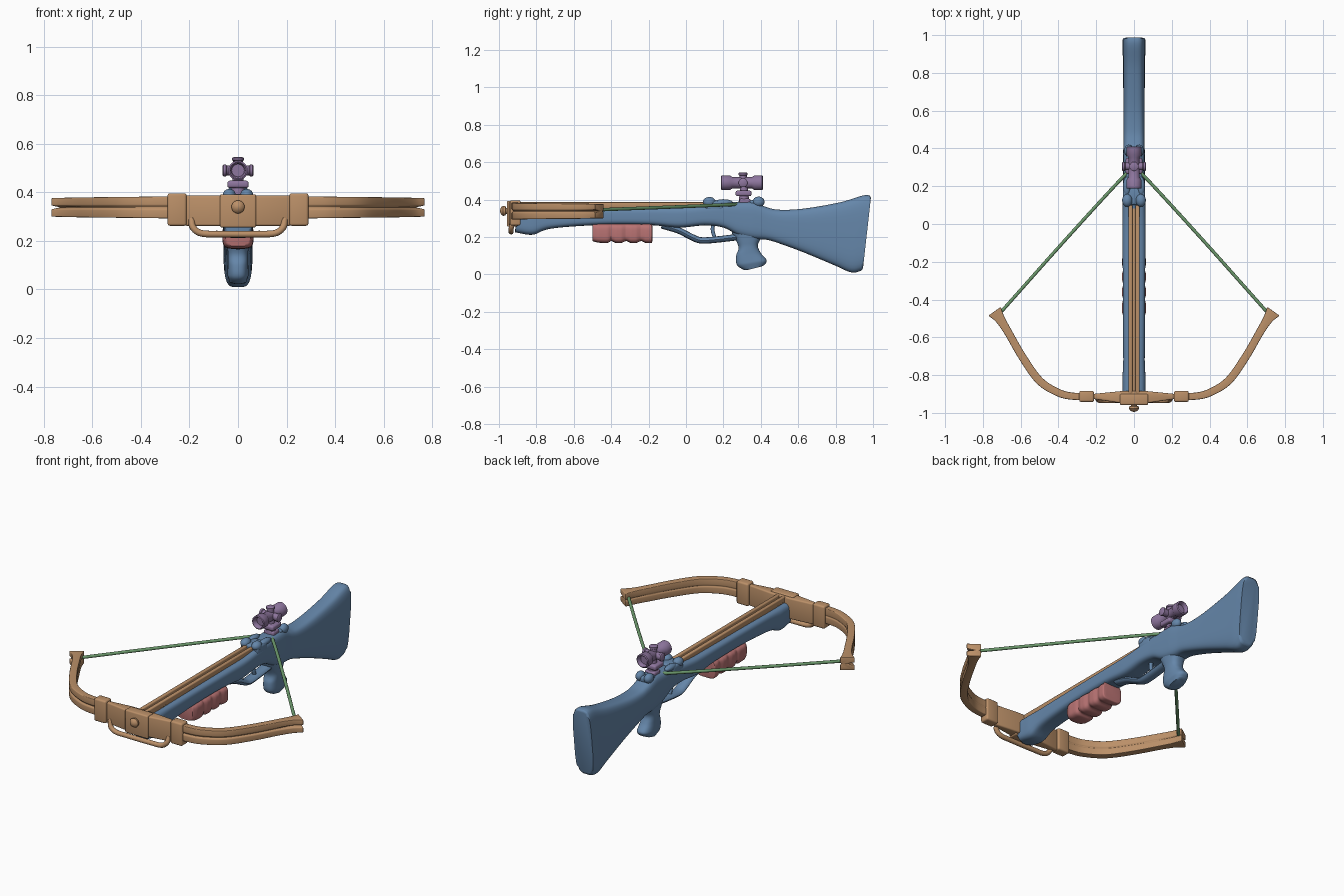
import bpy, bmesh, math
from mathutils import Vector, Matrix

if "Cube" in bpy.data.objects:
    bpy.data.objects.remove(bpy.data.objects["Cube"])

BLUE, BROWN = (0.13, 0.24, 0.40, 1), (0.50, 0.28, 0.14, 1)
PURPLE, GREEN, RED = (0.27, 0.18, 0.34, 1), (0.15, 0.32, 0.15, 1), (0.48, 0.17, 0.17, 1)
mats = {}


def finish(name, bm, color, angle=40, bevel=0):
    bmesh.ops.recalc_face_normals(bm, faces=bm.faces)
    if bevel:
        edges = [e for e in bm.edges if e.calc_face_angle(0) > math.radians(30)]
        bmesh.ops.bevel(bm, geom=edges, offset=bevel, segments=3, profile=0.5,
                        affect='EDGES', clamp_overlap=True)
    me = bpy.data.meshes.new(name)
    bm.to_mesh(me)
    bm.free()
    ob = bpy.data.objects.new(name, me)
    bpy.context.collection.objects.link(ob)
    if color not in mats:
        mats[color] = bpy.data.materials.new("finish_%d" % len(mats))
        mats[color].diffuse_color = color
    me.materials.append(mats[color])
    bpy.ops.object.select_all(action='DESELECT')
    ob.select_set(True)
    bpy.context.view_layer.objects.active = ob
    bpy.ops.object.shade_smooth_by_angle(angle=math.radians(angle))
    return ob


def spline(pts, n):
    """Catmull-Rom through tuples of any length."""
    v = [Vector(p) for p in pts]
    v = [v[0] * 2 - v[1]] + v + [v[-1] * 2 - v[-2]]
    out = []
    for i in range(1, len(v) - 2):
        a, b, c, d = v[i - 1:i + 3]
        for k in range(n):
            t = k / n
            out.append(0.5 * (b * 2 + (c - a) * t + (a * 2 - b * 5 + c * 4 - d) * t * t
                              + (b * 3 - a - c * 3 + d) * t ** 3))
    return out + [v[-2]]


def skin(rings, caps=True):
    bm = bmesh.new()
    rows = [[bm.verts.new(p) for p in r] for r in rings]
    m = len(rows[0])
    for a, b in zip(rows, rows[1:]):
        for i in range(m):
            bm.faces.new((a[i], a[(i + 1) % m], b[(i + 1) % m], b[i]))
    if caps:
        bm.faces.new(rows[0])
        bm.faces.new(rows[-1])
    return bm


def side_loft(name, stations, color, power=4.0, n=6, bevel=0.012):
    """Loft of (y1, z1, y2, z2, half width) sections, mirrored about x = 0."""
    rings = []
    for s in spline([s[:4] for s in stations], n):
        rings.append([s])
    # width is interpolated linearly
    for i, r in enumerate(rings):
        k = min(i // n, len(stations) - 2)
        t = i / n - k
        hw = stations[k][4] * (1 - t) + stations[k + 1][4] * t
        y1, z1, y2, z2 = r[0]
        r.clear()
        for j in range(32):
            a = math.tau * (j + 0.5) / 32
            c, q = math.cos(a), math.sin(a)
            c = math.copysign(abs(c) ** (2 / power), c)
            q = math.copysign(abs(q) ** (2 / power), q)
            r.append((hw * q, (y1 + y2) / 2 + c * (y1 - y2) / 2, (z1 + z2) / 2 + c * (z1 - z2) / 2))
    bm = skin(rings)
    if bevel:
        caps = [f for f in bm.faces if len(f.verts) > 4]
        edges = list({e for f in caps for e in f.edges})
        bmesh.ops.bevel(bm, geom=edges, offset=bevel, segments=3, profile=0.5, affect='EDGES')
    return finish(name, bm, color)


def box(name, lo, hi, color, bevel=0.008):
    lo, hi = Vector(lo), Vector(hi)
    bm = bmesh.new()
    bmesh.ops.create_cube(bm, size=1, matrix=Matrix.Translation((lo + hi) / 2) @ Matrix.Diagonal((*(hi - lo), 1)))
    return finish(name, bm, color, bevel=bevel)


def ball(name, c, r, color):
    bm = bmesh.new()
    bmesh.ops.create_uvsphere(bm, u_segments=20, v_segments=12, radius=1,
                              matrix=Matrix.Translation(c) @ Matrix.Diagonal((*r, 1)))
    return finish(name, bm, color)


def lathe(name, c, axis, profile, color):
    """Revolve (distance, radius) pairs about an axis through c."""
    rot = Vector((0, 0, 1)).rotation_difference(Vector(axis)).to_matrix()
    rings = [[Vector(c) + rot @ Vector((r * math.cos(math.tau * k / 28), r * math.sin(math.tau * k / 28), d))
              for k in range(28)] for d, r in profile]
    return finish(name, skin(rings), color)


def tube(name, pts, r, color, flat=1.0, n=6):
    """Round tube along a path; flat stretches it along x."""
    p = spline(pts, n)
    rings = []
    for i, c in enumerate(p):
        t = (p[min(i + 1, len(p) - 1)] - p[max(i - 1, 0)]).normalized()
        u = Vector((1, 0, 0)) if flat != 1 else t.cross(Vector((0, 1, 0.3))).normalized()
        w = t.cross(u).normalized()
        rings.append([c + u * r * flat * math.cos(math.tau * k / 12) + w * r * math.sin(math.tau * k / 12)
                      for k in range(12)])
    return finish(name, skin(rings), color)


# Stock, from the fore-end to the butt
side_loft("stock", [
    (-.90, .352, -.915, .225, .060), (-.82, .352, -.82, .212, .062), (-.72, .352, -.72, .245, .057),
    (-.46, .355, -.46, .264, .058), (-.20, .357, -.20, .264, .060), (-.02, .36, -.04, .25, .062),
    (.10, .37, .10, .262, .060), (.20, .383, .20, .25, .058), (.28, .387, .28, .21, .058),
    (.36, .387, .36, .19, .058), (.43, .36, .43, .185, .056), (.50, .346, .50, .165, .056),
    (.63, .352, .63, .117, .056), (.82, .385, .79, .05, .058), (.945, .422, .885, .010, .060),
    (.99, .422, .945, .022, .060)], BLUE, bevel=0.014)

# Pistol grip
side_loft("grip", [
    (.24, .23, .42, .22, .048), (.28, .15, .385, .16, .042), (.268, .10, .40, .115, .042),
    (.272, .05, .432, .075, .044), (.315, .02, .415, .045, .034)], BLUE, power=2.6)

# Trigger guard and trigger
tube("trigger_guard", [(0, -.13, .262), (0, -.04, .235), (0, .03, .20), (0, .08, .182), (0, .16, .186),
                       (0, .28, .20)], 0.017, BLUE, flat=1.9)
tube("trigger", [(0, .15, .28), (0, .142, .24), (0, .155, .19)], 0.010, BLUE, flat=1.2)

# String latch and rear sight lumps
box("latch_block", (-.058, .10, .34), (.058, .20, .393), BLUE, 0.014)
for s in (-1, 1):
    ball("latch_lobe", (s * .036, .125, .388), (.027, .034, .026), BLUE)
    ball("latch_claw", (s * .038, .20, .385), (.020, .05, .017), BLUE)
    ball("rear_lobe", (s * .028, .388, .388), (.024, .032, .028), BLUE)
box("rear_block", (-.04, .34, .36), (.04, .41, .397), BLUE, 0.012)

# Arrow rail with a centre groove
box("rail_base", (-.028, -.91, .345), (.028, .10, .368), BROWN, 0.004)
for s in (-1, 1):
    x = sorted((s * .008, s * .030))
    box("rail_strip", (x[0], -.91, .355), (x[1], .10, .386), BROWN, 0.006)

# Riser across the front
outline = [(-.22, -.926), (-.07, -.948), (.07, -.948), (.22, -.926), (.22, -.900), (.07, -.885), (-.07, -.885),
           (-.22, -.900)]
bm = skin([[(x, y, z) for x, y in outline] for z in (.262, .386)])
finish("riser", bm, BROWN, bevel=0.008)
box("riser_plate", (-.075, -.958, .255), (.075, -.90, .392), BROWN, 0.008)
lathe("front_knob", (0, -.95, .340), (0, -1, 0), [(-.01, .016), (.012, .016), (.016, .025), (.028, .027),
                                                  (.038, .020), (.044, .006)], BROWN)
tube("stirrup", [(-.192, -.92, .29), (-.185, -.933, .255), (-.15, -.935, .231), (-.07, -.935, .228), (.07, -.935, .228),
                 (.15, -.935, .231), (.185, -.933, .255), (.192, -.92, .29)], 0.014, BROWN)

# Bow limbs: swept grooved section with flared, forked tips
path = [(.22, -.912, .018, .5), (.32, -.912, .019, .5), (.40, -.893, .020, .5), (.50, -.830, .021, .5),
        (.59, -.705, .021, .5), (.665, -.575, .021, .4), (.708, -.505, .026, .1), (.738, -.462, .040, -.1)]
for s, side in ((-1, "left"), (1, "right")):
    p = spline(path, 5)
    rings = []
    for i, (x, y, hw, notch) in enumerate(p):
        d = (p[min(i + 1, len(p) - 1)] - p[max(i - 1, 0)]).xy.normalized()
        h = .046 - .008 * i / len(p)
        section = [(-1, -1), (-1, -.15), (-.75, 0), (-1, .15), (-1, 1), (1, 1), (1, .2), (notch, 0), (1, -.2), (1, -1)]
        rings.append([(s * (x + d.y * a * hw), y - d.x * a * hw, .338 + b * h) for a, b in section])
    finish(side + "_limb", skin(rings), BROWN, bevel=0.005)
    x = sorted((s * .212, s * .290))
    box(side + "_limb_clamp", (x[0], -.942, .262), (x[1], -.884, .396), BROWN, 0.010)
    # Drawn string
    tube(side + "_string", [(s * .712, -.475, .345), (s * .36, -.08, .36), (s * .045, .262, .374), (0, .285, .376)],
         0.009, GREEN)

# Ribbed fore grip under the barrel
ribs = [(-.50, .052, .178), (-.47, .063, .170), (-.42, .063, .168)]
for y in (-.40, -.32, -.24):
    ribs += [(y, .056, .178), (y + .025, .064, .168), (y + .055, .064, .168)]
ribs.append((-.18, .054, .178))
side_loft("fore_grip", [(y, .272, y, zb, hw) for y, hw, zb in ribs], RED, power=4, n=4, bevel=0.008)

# Telescopic sight with hollow ends
lathe("scope_tube", (0, .30, .490), (0, 1, 0), [
    (-.085, .026), (-.108, .029), (-.113, .034), (-.110, .040), (-.066, .040), (-.052, .030), (.052, .030),
    (.066, .040), (.107, .040), (.111, .034), (.106, .029), (.088, .026)], PURPLE)
knob = [(0, .020), (.046, .020), (.049, .024), (.060, .024), (.064, .018)]
for name, ax, k in (("left_dial", (-1, 0, 0), 1), ("right_dial", (1, 0, 0), 1), ("top_dial", (0, 0, 1), .86)):
    lathe(name, (0, .305, .490), ax, [(d * k, r) for d, r in knob], PURPLE)
lathe("scope_post", (0, .31, .37), (0, 0, 1), [(0, .03), (.045, .026), (.06, .022), (.11, .022)], PURPLE)
box("scope_mount", (-.044, .265, .418), (.044, .350, .448), PURPLE, 0.010)
box("scope_foot", (-.034, .285, .375), (.034, .345, .405), PURPLE, 0.010)

for m in bpy.data.materials:
    if m.users and not m.is_grease_pencil:
        m.use_nodes = True
        m.node_tree.nodes["Principled BSDF"].inputs["Base Color"].default_value = m.diffuse_color
